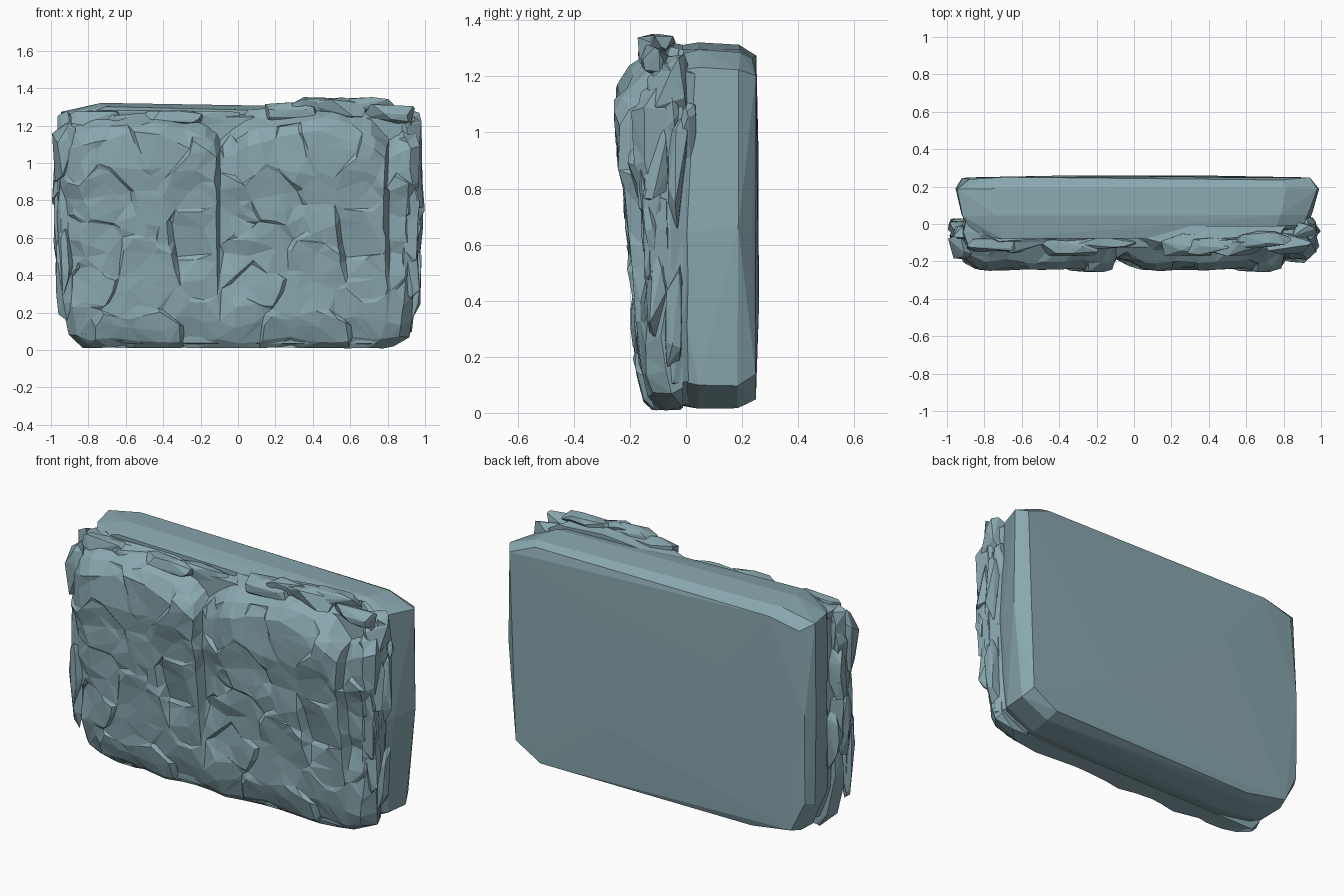
import bpy, bmesh, random
from mathutils import Vector, noise

cube = bpy.data.objects.get("Cube")
if cube:
    bpy.data.objects.remove(cube, do_unlink=True)

stone = bpy.data.materials.new("blue_grey_stone")
stone.use_nodes = True
colour = (0.25, 0.39, 0.43, 1)
stone.diffuse_color = colour
stone.node_tree.nodes["Principled BSDF"].inputs["Base Color"].default_value = colour


def finish(name, bm):
    bmesh.ops.recalc_face_normals(bm, faces=bm.faces)
    mesh = bpy.data.meshes.new(name)
    bm.to_mesh(mesh)
    bm.free()
    mesh.materials.append(stone)
    obj = bpy.data.objects.new(name, mesh)
    bpy.context.collection.objects.link(obj)
    return obj


def hull(name, points):
    bm = bmesh.new()
    for p in points:
        bm.verts.new(p)
    bmesh.ops.convex_hull(bm, input=bm.verts)
    loose = [v for v in bm.verts if not v.link_faces]
    bmesh.ops.delete(bm, geom=loose, context="VERTS")
    return finish(name, bm)


def slab(name, outline, layers, jitter, seed):
    """Chipped slab: one outline repeated at several depths, scaled in width and height."""
    rng = random.Random(seed)
    points = []
    for y, wide, tall in layers:
        for x, z in outline:
            points.append((x * wide + rng.uniform(-jitter, jitter),
                           y + rng.uniform(-jitter, jitter) * 0.5,
                           0.66 + (z - 0.66) * tall + rng.uniform(-jitter, jitter) * 0.5))
    return hull(name, points)


def chip(name, centre, size, seed, lean=0.0):
    """Small angular splinter, tapered towards its ends."""
    rng = random.Random(seed)
    points = []
    for i in range(18):
        d = Vector([rng.uniform(-1, 1) for _ in range(3)])
        d /= max(abs(c) for c in d) ** 0.4 * d.length ** 0.6
        p = Vector([c + s * k for c, s, k in zip(centre, size, d)])
        p.x += lean * d.z
        points.append(p)
    return hull(name, points)


def interp(table, t):
    for (a, va), (b, vb) in zip(table, table[1:]):
        if t <= b:
            return va + (vb - va) * min(1, max(0, (t - a) / (b - a)))
    return table[-1][1]


# Large slabs
outline = [(-0.87, 0.06), (-0.62, 0.012), (0, 0.03), (0.78, 0.012), (0.93, 0.1),
           (0.98, 0.65), (0.97, 1.23), (0.82, 1.29), (0.2, 1.295), (-0.75, 1.315),
           (-0.94, 1.27), (-0.96, 0.75), (-0.95, 0.25)]
slab("back_slab", outline, [(0.25, 0.45, 0.45), (0.241, 0.95, 0.95), (0.19, 0.995, 0.99),
                            (0.05, 0.965, 1), (-0.07, 0.92, 0.965)], 0.02, 3)
inner = [(x, min(z, 1.27)) for x, z in outline]
slab("middle_slab", inner, [(0.04, 0.95, 0.96), (-0.05, 0.98, 0.99),
                            (-0.12, 0.95, 0.96)], 0.014, 8)

# Front relief: leaning face, two repeated bulges, ledges and cracks
LEAN = [(0.01, -0.1), (0.06, -0.14), (0.15, -0.164), (0.6, -0.204), (0.85, -0.218),
        (0.96, -0.243), (1.13, -0.24), (1.2, -0.2), (1.29, -0.08)]
WIDTH = [(0.01, 0.83), (0.07, 0.91), (0.3, 0.945), (0.9, 0.965),
         (1.08, 0.975), (1.22, 0.92), (1.29, 0.84)]
ROLL = [(0, 0.1), (0.05, 0.035), (0.14, 0)]


def facet(u, z, size, tilt):
    """Flat tilted patch belonging to the nearest cell."""
    p = Vector((u / size, 0, z / size))
    p += noise.noise_vector(p * 1.2) * 0.15
    p.y = 0
    cell = noise.voronoi(p)[1][0]
    slope = noise.noise_vector(cell * 3.7 + Vector((0.3, 0.6, 0.1)))
    return (slope.x * (p.x - cell.x) + slope.z * (p.z - cell.z)) * tilt


def step(u, edge, width, height):
    """Sharp drop at the edge, rising slowly back to the surface."""
    t = (u - edge) / width
    return height * min(1, t * 14) * (1 - t) if 0 < t < 1 else 0


def depth(x, z):
    u = (x + 0.1) % 0.9
    seam = min(1, u / 0.08, (0.9 - u) / 0.08)
    wobble = noise.noise(Vector((u * 4, 1, z * 4))) * seam
    arch = 0.12 * abs(u / 0.45 - 1) ** 4 * interp([(0.5, 0), (0.85, 1)], z)
    y = interp(LEAN, z + arch + 0.05 * wobble)
    y += interp(ROLL, interp(WIDTH, z) - abs(x))
    y += seam * (facet(u, z, 0.24, 0.05) + facet(u + 4, z, 0.12, 0.014))
    y += 0.008 * noise.noise(Vector((x * 7, 3, z * 7)))
    # tall crack between the bulges, easing into the next one
    tall = interp([(0.4, 0), (0.6, 1), (1.05, 1), (1.2, 0.5)], z)
    y += step((x + 0.13 + 0.02 * noise.noise(Vector((0, 2, z * 5)))) % 0.9,
              0.02, 0.16, 0.06) * tall
    # slanted crack right of the centre ridge
    slant = interp([(0.36, 0), (0.46, 1), (0.66, 1), (0.78, 0)], z)
    y += step(u, 0.645 - 0.16 * (z - 0.55), 0.2, 0.04) * slant
    # sunken lower right corner of each bulge
    low = interp([(0.15, 0), (0.42, 1), (0.52 + 0.06 * wobble, 1), (0.58, 0)], z)
    y += 0.025 * low * interp([(0.18, 1), (0.3, 0)], u + 0.05 * wobble)
    return max(y, -0.256)


bm = bmesh.new()
bmesh.ops.create_grid(bm, x_segments=120, y_segments=80, size=0.5)
for v in bm.verts:
    z = 0.01 + (v.co.y + 0.5) * 1.27
    edge = noise.noise(Vector((v.co.x * 6, 5, v.co.y * 6)))
    x = v.co.x * 2 * (interp(WIDTH, z) + 0.02 * edge)
    rise = 0.05 * max(0, z - 1.1) / 0.2 * (x > 0) * (1 - abs(x - 0.55) / 0.55)
    v.co = (x, depth(x, z), z + rise)
# close the shell inside the slab
rim = [e for e in bm.edges if e.is_boundary]
for v in bmesh.ops.extrude_edge_only(bm, edges=rim)["geom"]:
    if isinstance(v, bmesh.types.BMVert):
        v.co = (v.co.x * 0.98, -0.01, 0.66 + (v.co.z - 0.66) * 0.98)
bmesh.ops.holes_fill(bm, edges=[e for e in bm.edges if e.is_boundary], sides=0)
bmesh.ops.triangulate(bm, faces=bm.faces)
front = finish("front_boulders", bm)
front.modifiers.new("facets", "DECIMATE").ratio = 0.055

# Upright splinters down both sides
rng = random.Random(21)
for side, label in ((1, "left"), (-1, "right")):
    for i in range(10):
        z = 0.38 + 0.075 * i + rng.uniform(-0.04, 0.04)
        chip(f"{label}_side_splinter_{i}",
             (side * rng.uniform(0.91, 0.94), rng.uniform(-0.14, 0.01), z),
             (rng.uniform(0.045, 0.065), rng.uniform(0.03, 0.05), rng.uniform(0.14, 0.24)),
             40 + i + side * 20, rng.uniform(-0.02, 0.02))
chip("right_corner_block", (-0.93, -0.12, 1.05), (0.08, 0.07, 0.18), 6)
chip("left_corner_block", (0.91, -0.06, 1.17), (0.075, 0.08, 0.13), 5)

# Broken flakes along the top edge, higher on the left half
for i in range(5):
    chip(f"left_top_flake_{i}",
         (0.28 + 0.13 * i, rng.uniform(-0.13, -0.08), 1.265 + 0.03 * (i in (1, 2, 3))),
         (rng.uniform(0.14, 0.19), rng.uniform(0.05, 0.07), 0.06), 90 + i)
for i in range(4):
    chip(f"right_top_flake_{i}",
         (-0.75 + 0.2 * i, rng.uniform(-0.12, -0.09), 1.235),
         (rng.uniform(0.15, 0.2), rng.uniform(0.04, 0.06), 0.05), 70 + i)
